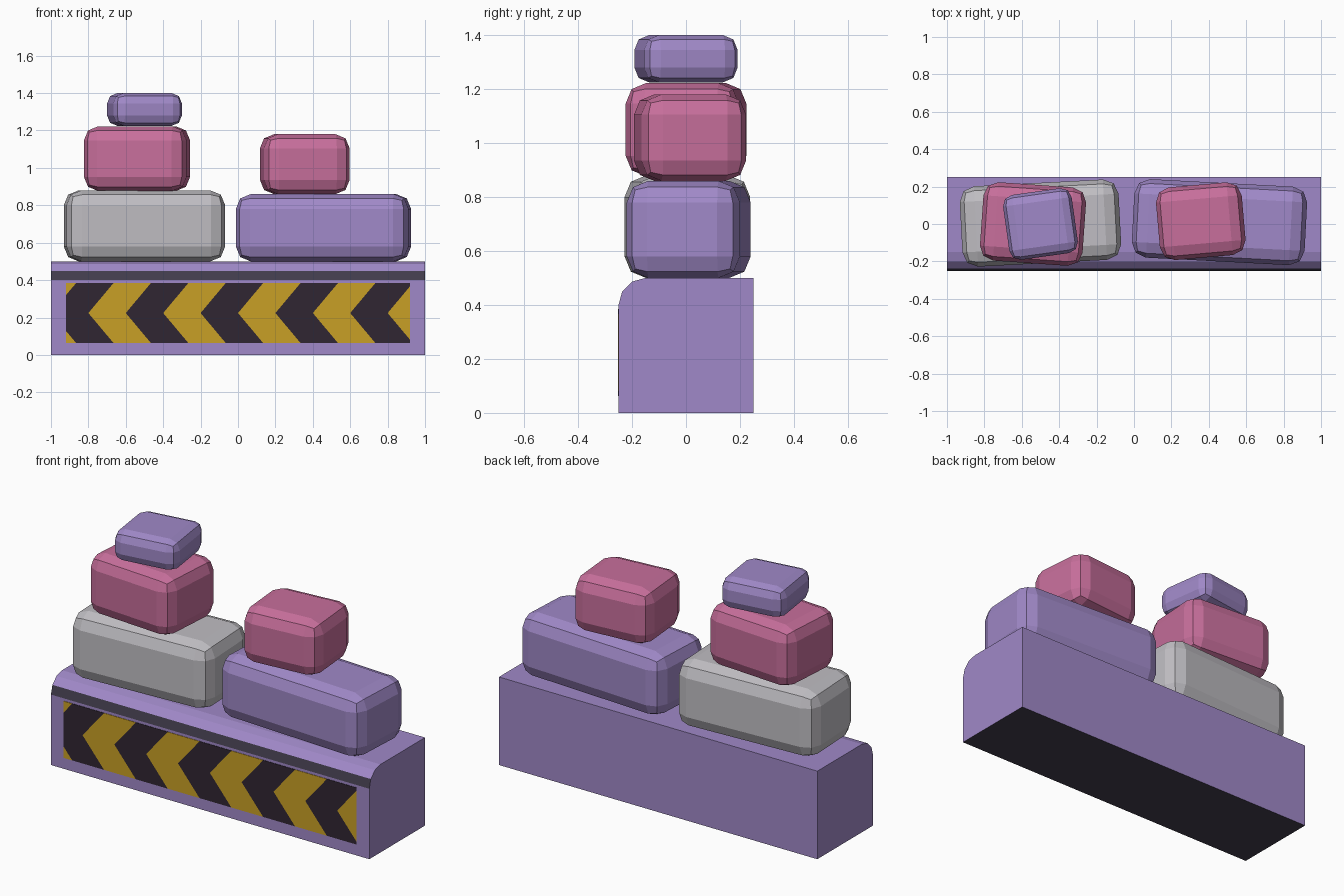
import bpy, bmesh, math
from mathutils import Vector

cube = bpy.data.objects.get("Cube")
if cube:
    bpy.data.objects.remove(cube, do_unlink=True)


def material(name, rgb):
    """Flat colour from 0-255 display values, stored as linear."""
    lin = [((c / 255 + 0.055) / 1.055) ** 2.4 for c in rgb]
    mat = bpy.data.materials.new(name)
    mat.use_nodes = True
    mat.diffuse_color = (*lin, 1)
    mat.node_tree.nodes["Principled BSDF"].inputs["Base Color"].default_value = (*lin, 1)
    return mat


purple = material("purple", (160, 137, 200))
pink = material("pink", (200, 111, 156))
grey = material("grey", (192, 190, 195))
yellow = material("warning yellow", (201, 160, 38))
black = material("warning black", (48, 38, 50))
slate = material("dark slate", (66, 61, 77))


def add_object(name, bm, mats):
    bmesh.ops.recalc_face_normals(bm, faces=bm.faces)
    mesh = bpy.data.meshes.new(name)
    bm.to_mesh(mesh)
    bm.free()
    for mat in mats:
        mesh.materials.append(mat)
    obj = bpy.data.objects.new(name, mesh)
    bpy.context.collection.objects.link(obj)
    return obj


def box(size, centre):
    bm = bmesh.new()
    bmesh.ops.create_cube(bm, size=1)
    bmesh.ops.scale(bm, vec=size, verts=bm.verts)
    bmesh.ops.translate(bm, vec=centre, verts=bm.verts)
    return bm


# Barrier base: side profile with a rounded front top edge, extruded along x
radius = 0.1
profile = [(0.25, 0.5), (0.25, 0), (-0.25, 0)]
for i in range(4):
    a = i * math.pi / 6
    profile.append((-0.25 + radius * (1 - math.cos(a)), 0.4 + radius * math.sin(a)))
bm = bmesh.new()
side = bm.faces.new([bm.verts.new((-1, y, z)) for y, z in profile])
ext = bmesh.ops.extrude_face_region(bm, geom=[side], use_keep_orig=True)
bmesh.ops.translate(bm, vec=(2, 0, 0),
                    verts=[g for g in ext["geom"] if isinstance(g, bmesh.types.BMVert)])
# Dark underside and dark strip on the lowest facet of the rounding
for f in bm.faces:
    c = f.calc_center_median()
    if c.z < 0.01 or (0.4 < c.z < 0.45 and c.y < -0.23):
        f.material_index = 1
add_object("barrier_base", bm, [purple, slate])

# Warning panel: thin plate cut along slanted lines into chevrons
mid, half, lean, stripe = 0.224, 0.161, 0.135, 0.2
bm = box((1.84, 0.005, 2 * half), (0, -0.25, mid))
bmesh.ops.bisect_plane(bm, geom=bm.verts[:] + bm.edges[:] + bm.faces[:],
                       plane_co=(0, 0, mid), plane_no=(0, 0, 1))
for sign in (1, -1):
    for i in range(-6, 6):
        faces = [f for f in bm.faces if sign * (f.calc_center_median().z - mid) > 0.01]
        edges = {e for f in faces for e in f.edges}
        verts = {v for f in faces for v in f.verts}
        bmesh.ops.bisect_plane(bm, geom=list(verts) + list(edges) + faces,
                               plane_co=(i * stripe, 0, mid),
                               plane_no=Vector((half, 0, -sign * lean)).normalized())
for f in bm.faces:
    c = f.calc_center_median()
    u = c.x - lean * abs(c.z - mid) / half
    f.material_index = math.floor(u / stripe) % 2
add_object("warning_panel", bm, [yellow, black])


# Sandbags: chunky bevelled blocks, each turned slightly
def sandbag(name, mat, size, centre, bottom, turn, bevel):
    bm = box(size, (0, 0, size[2] / 2))
    bmesh.ops.bevel(bm, geom=bm.edges[:], offset=bevel, segments=2,
                    profile=0.5, affect='EDGES')
    obj = add_object(name, bm, [mat])
    obj.location = (*centre, bottom)
    obj.rotation_euler.z = math.radians(turn)


sandbag("grey_sandbag", grey, (0.85, 0.43, 0.38), (-0.5, 0.005), 0.5, 3, 0.08)
sandbag("long_purple_sandbag", purple, (0.925, 0.42, 0.36), (0.457, 0.01), 0.5, -3, 0.08)
sandbag("left_pink_sandbag", pink, (0.55, 0.42, 0.345), (-0.54, 0), 0.877, -4, 0.075)
sandbag("right_pink_sandbag", pink, (0.46, 0.39, 0.32), (0.357, 0.015), 0.86, 5, 0.075)
sandbag("small_purple_sandbag", purple, (0.37, 0.35, 0.175), (-0.5, 0), 1.225, 8, 0.055)
